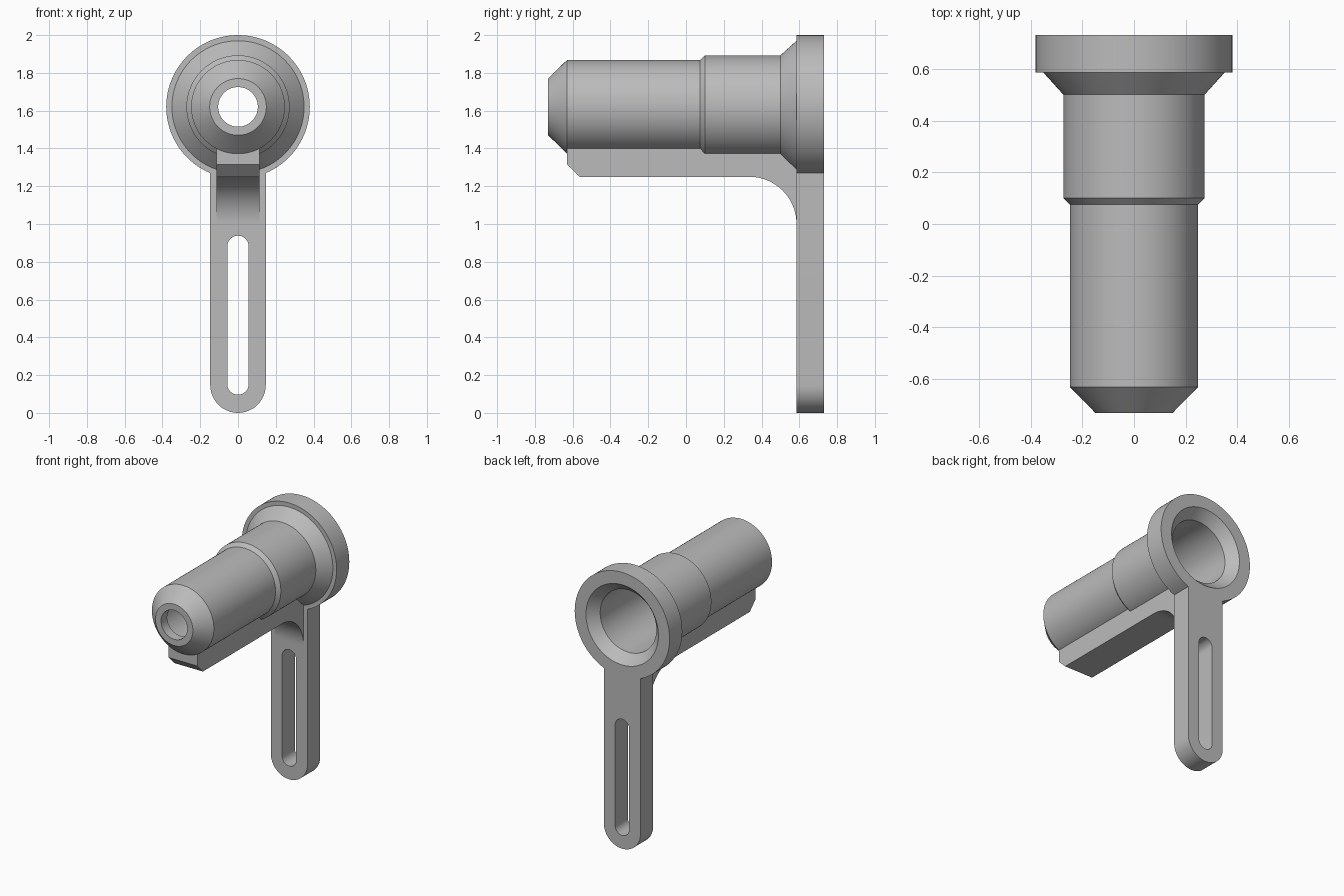
import bpy, bmesh, math
from mathutils import Vector

if "Cube" in bpy.data.objects:
    bpy.data.objects.remove(bpy.data.objects["Cube"])

AXIS_Z = 1.62
SEG = 96

grey = bpy.data.materials.new("plain grey")
grey.diffuse_color = (0.5, 0.5, 0.5, 1)
grey.use_nodes = True
grey.node_tree.nodes["Principled BSDF"].inputs["Base Color"].default_value = grey.diffuse_color


def finish(name, bm):
    bmesh.ops.remove_doubles(bm, verts=bm.verts, dist=1e-5)
    bmesh.ops.recalc_face_normals(bm, faces=bm.faces)
    me = bpy.data.meshes.new(name)
    bm.to_mesh(me)
    bm.free()
    me.materials.append(grey)
    ob = bpy.data.objects.new(name, me)
    bpy.context.collection.objects.link(ob)
    return ob


def lathe(name, profile):
    """Solid of revolution about the tube axis from (y, radius) points."""
    bm = bmesh.new()
    rings = []
    for y, r in profile:
        rings.append([bm.verts.new((r * math.cos(2 * math.pi * i / SEG), y,
                                    AXIS_Z + r * math.sin(2 * math.pi * i / SEG)))
                      for i in range(SEG)])
    for a, b in zip(rings, rings[1:]):
        for i in range(SEG):
            j = (i + 1) % SEG
            bm.faces.new((a[i], a[j], b[j], b[i]))
    bm.faces.new(rings[0])
    bm.faces.new(rings[-1])
    return finish(name, bm)


def prism(name, points, depth):
    """Extrude a closed outline of 3D points along a vector."""
    bm = bmesh.new()
    face = bm.faces.new([bm.verts.new(p) for p in points])
    ext = bmesh.ops.extrude_face_region(bm, geom=[face])
    moved = [v for v in ext["geom"] if isinstance(v, bmesh.types.BMVert)]
    bmesh.ops.translate(bm, verts=moved, vec=Vector(depth))
    return finish(name, bm)


def arc(cx, cy, r, a0, a1, n=24):
    angles = [math.radians(a0 + (a1 - a0) * i / n) for i in range(n + 1)]
    return [(cx + r * math.cos(a), cy + r * math.sin(a)) for a in angles]


def combine(target, tool, operation):
    mod = target.modifiers.new("combine", 'BOOLEAN')
    mod.operation = operation
    mod.solver = 'EXACT'
    mod.object = tool
    bpy.context.view_layer.objects.active = target
    bpy.ops.object.modifier_apply(modifier=mod.name)
    bpy.data.objects.remove(tool)


# stepped tube with flange
body = lathe("tube_bracket", [(-0.73, 0.15), (-0.63, 0.248), (0.075, 0.248), (0.10, 0.273),
                              (0.50, 0.273), (0.585, 0.35), (0.585, 0.38), (0.73, 0.38)])

# hanging strap with rounded foot
outline = arc(0, 0.147, 0.147, 180, 360) + [(0.147, 1.34), (-0.147, 1.34)]
strap = prism("strap", [(x, 0.585, z) for x, z in outline], (0, 0.145, 0))

# rib under the tube, chamfered in front and filleted into the strap
outline = ([(-0.63, 1.42), (-0.63, 1.315), (-0.565, 1.25)]
           + arc(0.335, 1.0, 0.25, 90, 0) + [(0.65, 1.0), (0.65, 1.42)])
rib = prism("rib", [(-0.115, y, z) for y, z in outline], (0.23, 0, 0))

combine(body, strap, 'UNION')
combine(body, rib, 'UNION')

# bore: narrow front hole, wide chamber, countersunk rear mouth
bore = lathe("bore", [(-0.80, 0.105), (-0.66, 0.105), (-0.58, 0.19), (0.09, 0.19), (0.11, 0.225),
                      (0.66, 0.225), (0.73, 0.29), (0.80, 0.29)])
combine(body, bore, 'DIFFERENCE')

# long slot in the strap
outline = arc(0, 0.152, 0.056, 180, 360) + arc(0, 0.882, 0.056, 0, 180)
slot = prism("slot", [(x, 0.5, z) for x, z in outline], (0, 0.4, 0))
combine(body, slot, 'DIFFERENCE')

bpy.ops.object.select_all(action='DESELECT')
body.select_set(True)
bpy.context.view_layer.objects.active = body
bpy.ops.object.shade_smooth_by_angle(angle=math.radians(25))
